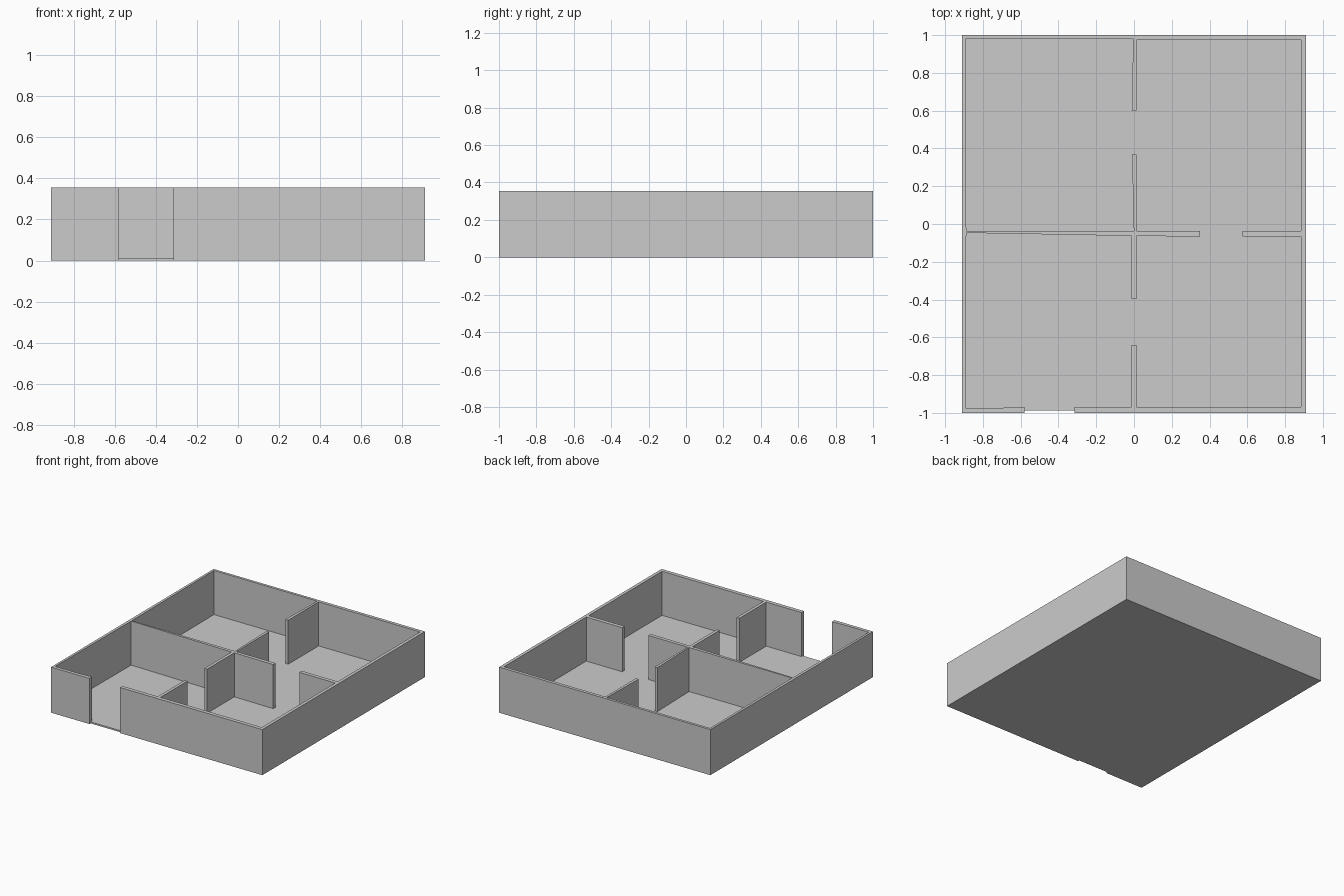
import bpy
import bmesh

if "Cube" in bpy.data.objects:
    bpy.data.objects.remove(bpy.data.objects["Cube"])

HEIGHT = 0.355
FLOOR = 0.012


def prism(name, outline, height):
    """Extrude a closed plan outline upward from z = 0."""
    bm = bmesh.new()
    face = bm.faces.new([bm.verts.new((x, y, 0)) for x, y in outline])
    ext = bmesh.ops.extrude_face_region(bm, geom=[face], use_keep_orig=True)
    top = [v for v in ext["geom"] if isinstance(v, bmesh.types.BMVert)]
    bmesh.ops.translate(bm, verts=top, vec=(0, 0, height))
    bmesh.ops.recalc_face_normals(bm, faces=bm.faces)
    bmesh.ops.triangulate(bm, faces=[f for f in bm.faces if len(f.verts) > 4])
    mesh = bpy.data.meshes.new(name)
    bm.to_mesh(mesh)
    bm.free()
    obj = bpy.data.objects.new(name, mesh)
    bpy.context.collection.objects.link(obj)
    return obj


# Inner wall line, counter-clockwise from the right door jamb to the left one
inside = [
    # front wall with its partition stub
    (-0.315, -0.97), (-0.012, -0.97), (-0.012, -0.64), (0.012, -0.64),
    (0.012, -0.97), (0.885, -0.97),
    # right wall with its partition stub
    (0.885, -0.067), (0.575, -0.067), (0.575, -0.037), (0.885, -0.037),
    # back wall with its partition stub
    (0.885, 0.975), (0.012, 0.975), (0.012, 0.6), (-0.012, 0.6),
    (-0.004, 0.98), (-0.893, 0.98),
    # left wall and the central cross partition
    (-0.888, -0.037), (-0.001, -0.037), (-0.01, 0.367), (0.012, 0.367),
    (0.012, -0.037), (0.35, -0.037), (0.35, -0.067), (0.012, -0.063),
    (0.012, -0.397), (-0.012, -0.397), (-0.012, -0.063), (-0.888, -0.047),
    # front-left corner up to the door
    (-0.893, -0.974), (-0.72, -0.974), (-0.58, -0.968),
]

# Outer wall line, clockwise from the left door jamb to the right one
outside = [(-0.58, -1), (-0.91, -1), (-0.91, 1), (0.91, 1), (0.91, -1), (-0.315, -1)]

# Walls: one continuous body, open at the doorway
prism("walls", inside + outside, HEIGHT)

# Floor: fills the rooms, with a threshold set slightly back in the doorway
prism("floor", inside + [(-0.58, -0.987), (-0.315, -0.987)], FLOOR)
